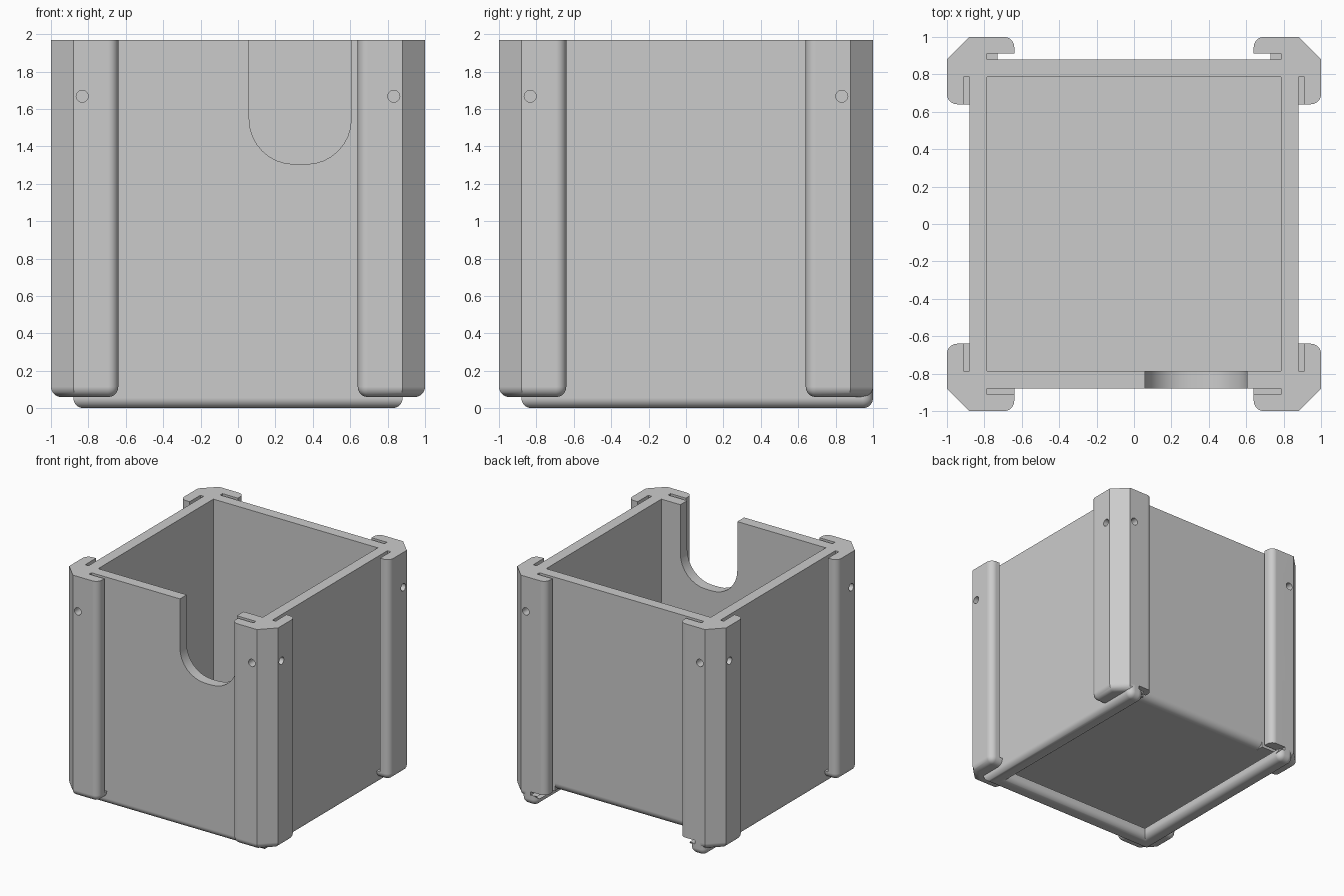
import bpy, bmesh, math
from mathutils import Vector

if "Cube" in bpy.data.objects:
    bpy.data.objects.remove(bpy.data.objects["Cube"])

TOP, OUT, INN = 1.97, 0.88, 0.787     # box height, outer and inner half width
POST_Z, LIP = 0.06, 0.64              # post underside, free end of each hook
FLOOR, RAIL = 0.12, 0.73              # recessed underside, inner edge of the rails
GAP = 0.09                            # lower side of the slot above the rails

grey = bpy.data.materials.new("plain grey")
grey.use_nodes = True
colour = (0.6, 0.6, 0.6, 1)
grey.diffuse_color = colour
grey.node_tree.nodes["Principled BSDF"].inputs["Base Color"].default_value = colour


def prism(name, outline, low, high, rule=None, radius=0.055):
    """Extrude an xy outline in z, rounding the edges chosen by rule."""
    bm = bmesh.new()
    face = bm.faces.new([bm.verts.new((x, y, low)) for x, y in outline])
    top = bmesh.ops.extrude_face_region(bm, geom=[face])["geom"]
    for v in top:
        if isinstance(v, bmesh.types.BMVert):
            v.co.z = high
    bmesh.ops.recalc_face_normals(bm, faces=bm.faces)
    if rule:
        edges = [e for e in bm.edges if rule(*(v.co for v in e.verts))]
        bmesh.ops.bevel(bm, geom=edges, offset=radius, segments=8,
                        affect='EDGES', profile=0.5)
    bmesh.ops.recalc_face_normals(bm, faces=bm.faces)
    mesh = bpy.data.meshes.new(name)
    bm.to_mesh(mesh)
    bm.free()
    mesh.materials.append(grey)
    obj = bpy.data.objects.new(name, mesh)
    bpy.context.collection.objects.link(obj)
    return obj


def rect(x0, x1, y0, y1):
    return [(x0, y0), (x1, y0), (x1, y1), (x0, y1)]


def combine(target, tool, operation):
    """Apply a boolean and discard the helper."""
    mod = target.modifiers.new("combine", 'BOOLEAN')
    mod.object, mod.operation, mod.solver = tool, operation, 'EXACT'
    bpy.context.view_layer.objects.active = target
    bpy.ops.object.modifier_apply(modifier=mod.name)
    bpy.data.objects.remove(tool)


def rail_edges(a, b):
    """All lower edges and the upright edges at the open rear ends."""
    return (a.z < 0.01 and b.z < 0.01) or min(a.y, b.y) > 0.99 and abs(a.z - b.z) > 0.1


def post_edges(a, b):
    """Lower outside edges and the outer upright edge of each hook."""
    low = a.z < 0.1 and b.z < 0.1
    rim = all(max(abs(p.x), abs(p.y)) > 0.99 for p in (a, b))
    tip = all(min(abs(p.x), abs(p.y)) < LIP + 0.01 for p in (a, b))
    return rim and tip or low and (rim or tip)


# Box, with its rear lower edge rounded
box = prism("box", rect(-OUT, OUT, -OUT, OUT), FLOOR, TOP,
            lambda a, b: max(a.z, b.z) < 0.2 and min(a.y, b.y) > 0.8, 0.07)

# Rounded rail along three sides of the underside, open at the rear
rail = [(-OUT, 1), (-OUT, -OUT), (OUT, -OUT), (OUT, 1),
        (RAIL, 1), (RAIL, -RAIL), (-RAIL, -RAIL), (-RAIL, 1)]
combine(box, prism("rail", rail, 0, 0.2, rail_edges), 'UNION')

# Chamfered corner posts
for sx in (-1, 1):
    for sy in (-1, 1):
        shape = [(LIP, 0.8), (LIP, 1), (OUT, 1), (1, OUT), (1, LIP), (0.8, LIP), (0.8, 0.8)]
        post = prism("post", [(sx * x, sy * y) for x, y in shape], POST_Z, TOP, post_edges)
        combine(box, post, 'UNION')

# Inner cavity
combine(box, prism("cavity", rect(-INN, INN, -INN, INN), 0.21, 2.2), 'DIFFERENCE')

# Slot above the rails, and the rear opening that trims the hooks to its height
combine(box, prism("card_slot", rect(-INN, INN, -INN, 1.2), GAP, FLOOR), 'DIFFERENCE')
combine(box, prism("opening", rect(-RAIL, RAIL, 0.5, 1.2), -0.1, FLOOR), 'DIFFERENCE')

# Narrow slots behind the hooks, open below at the rear
for sx in (-1, 1):
    for sy in (-1, 1):
        xs, ys = sorted((sx * 0.6, sx * INN)), sorted((sy * OUT, sy * 0.912))
        low = GAP if sy > 0 else 0.12
        combine(box, prism("slot", rect(*xs, *ys), low, 2.2), 'DIFFERENCE')
        xs, ys = sorted((sx * OUT, sx * 0.912)), sorted((sy * 0.6, sy * INN))
        combine(box, prism("slot", rect(*xs, *ys), 0.12, 2.2), 'DIFFERENCE')

# Blind round holes near the top of every post
for turn in range(4):
    angle = turn * math.pi / 2
    for side in (-0.833, 0.833):
        spot = [(0.032 * math.cos(math.tau * i / 24), 0.032 * math.sin(math.tau * i / 24))
                for i in range(24)]
        hole = prism("hole", spot, 0.91, 1.1)
        hole.rotation_euler = (math.pi / 2, 0, angle)
        hole.location = Vector((math.cos(angle) * side, math.sin(angle) * side, 1.668))
        bpy.context.view_layer.update()
        combine(box, hole, 'DIFFERENCE')

# Rounded finger notch in the front wall
notch = prism("notch", rect(0.06, 0.605, 1.305, 2.2), 0.7, 0.95,
              lambda a, b: abs(a.z - b.z) > 0.1 and a.y < 1.4, 0.24)
notch.rotation_euler.x = math.pi / 2
bpy.context.view_layer.update()
combine(box, notch, 'DIFFERENCE')

# Smooth rounded edges, crisp corners, flat walls
box.name = box.data.name = "slotted_box"
bpy.ops.object.select_all(action='DESELECT')
box.select_set(True)
bpy.context.view_layer.objects.active = box
bpy.ops.object.shade_smooth_by_angle(angle=math.radians(30))
weighted = box.modifiers.new("flat walls", 'WEIGHTED_NORMAL')
weighted.keep_sharp = True
